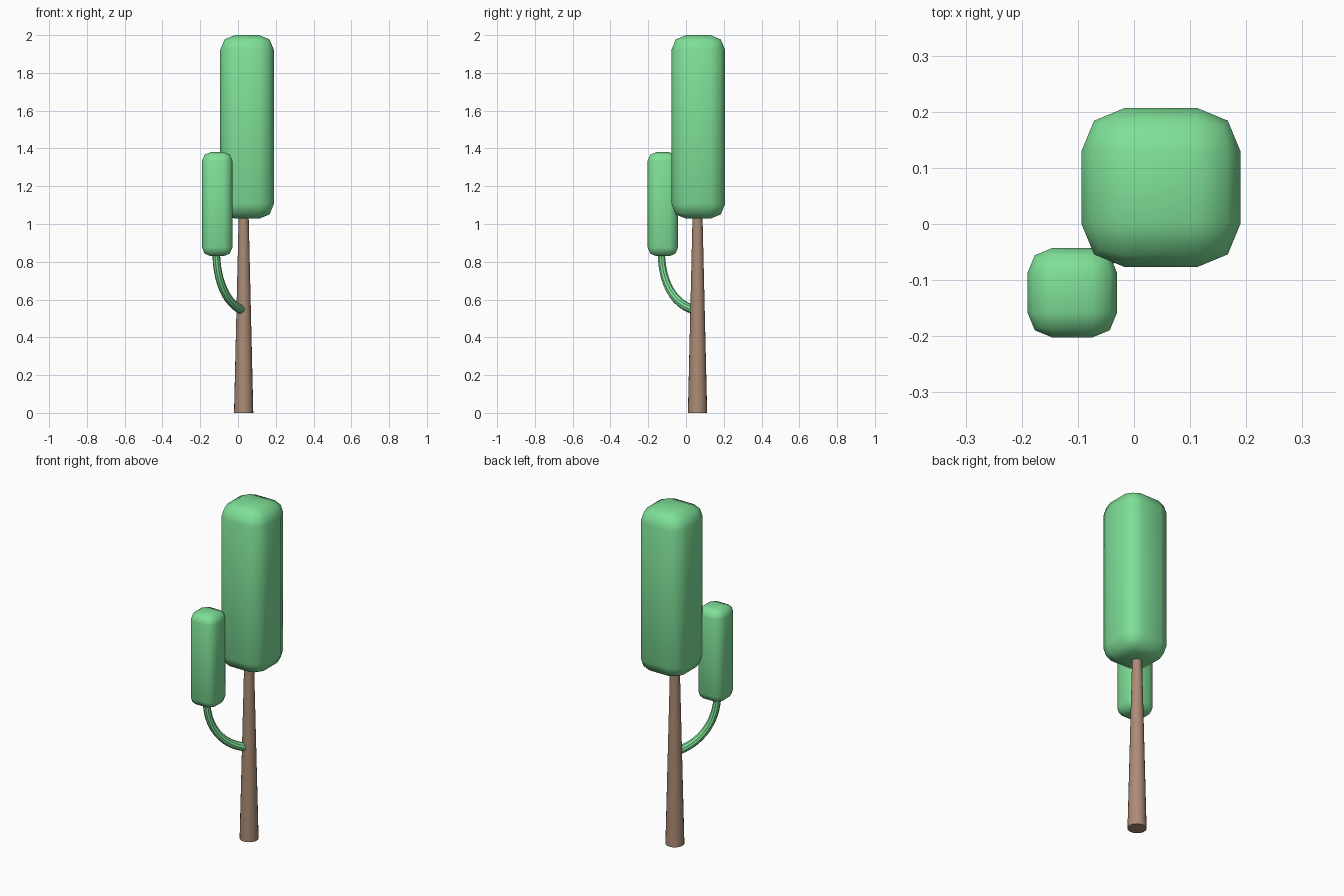
import bpy
from mathutils import Vector

cube = bpy.data.objects.get("Cube")
if cube:
    bpy.data.objects.remove(cube, do_unlink=True)


def material(name, color):
    mat = bpy.data.materials.new(name)
    mat.use_nodes = True
    rgba = (*color, 1)
    mat.diffuse_color = rgba
    mat.node_tree.nodes["Principled BSDF"].inputs["Base Color"].default_value = rgba
    return mat


green = material("leaf green", (0.21, 0.74, 0.31))
brown = material("bark brown", (0.41, 0.26, 0.18))


def foliage(name, center, size, bevel):
    """Tall box with rounded, two-step edges."""
    bpy.ops.mesh.primitive_cube_add(size=1, location=center)
    obj = bpy.context.object
    obj.name = name
    obj.scale = size
    bpy.ops.object.transform_apply(location=False, rotation=False, scale=True)
    mod = obj.modifiers.new("rounded edges", 'BEVEL')
    mod.width = bevel
    mod.segments = 2
    bpy.ops.object.modifier_apply(modifier=mod.name)
    bpy.ops.object.shade_smooth()
    obj.data.materials.append(green)


# Leaf blocks
foliage("main_crown", (0.048, 0.065, 1.514), (0.284, 0.284, 0.972), 0.078)
foliage("side_crown", (-0.11, -0.1225, 1.105), (0.16, 0.16, 0.55), 0.045)

# Tapered trunk
bpy.ops.mesh.primitive_cone_add(vertices=20, radius1=0.051, radius2=0.026,
                                depth=1.06, location=(0.03, 0.061, 0.53))
trunk = bpy.context.object
trunk.name = "trunk"
trunk.data.materials.append(brown)
bpy.ops.object.shade_smooth_by_angle()

# Curved side branch, slightly thicker where it meets the trunk
curve = bpy.data.curves.new("branch", 'CURVE')
curve.dimensions = '3D'
curve.bevel_depth = 0.02
curve.bevel_resolution = 3
curve.resolution_u = 12
curve.use_fill_caps = True
spline = curve.splines.new('BEZIER')
spline.bezier_points.add(1)
top, root = spline.bezier_points
top.co = (-0.115, -0.13, 0.85)
top.handle_right = (-0.115, -0.13, 0.70)
root.co = (0.022, 0.045, 0.545)
root.handle_left = (-0.06, -0.07, 0.575)
top.handle_left = 2 * Vector(top.co) - Vector(top.handle_right)
root.handle_right = 2 * Vector(root.co) - Vector(root.handle_left)
root.radius = 1.2
branch = bpy.data.objects.new("branch", curve)
bpy.context.collection.objects.link(branch)
curve.materials.append(green)
bpy.ops.object.select_all(action='DESELECT')
branch.select_set(True)
bpy.context.view_layer.objects.active = branch
bpy.ops.object.convert(target='MESH')
bpy.ops.object.shade_smooth_by_angle()
